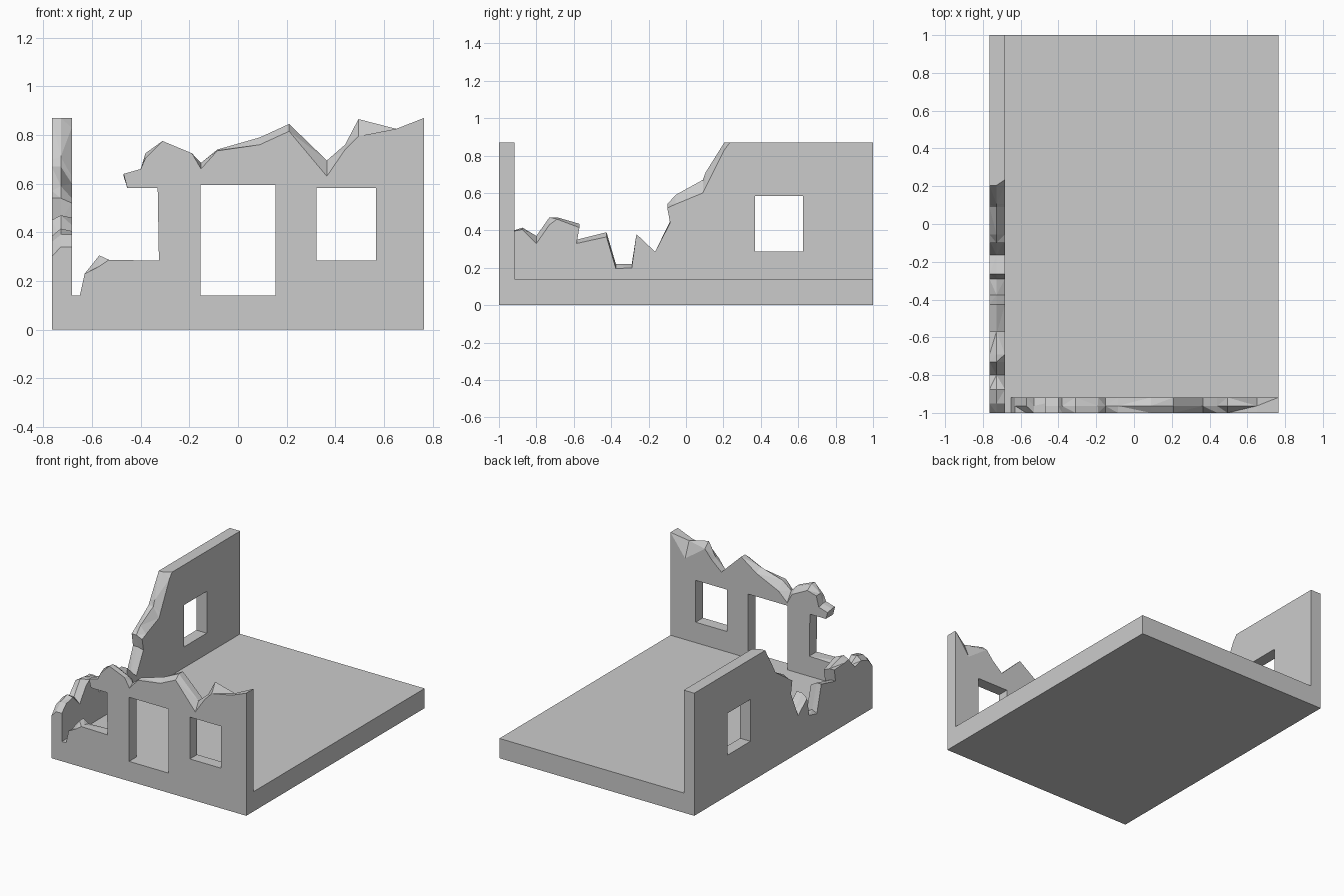
import bpy, bmesh
from mathutils import Vector

if "Cube" in bpy.data.objects:
    bpy.data.objects.remove(bpy.data.objects["Cube"])

FLOOR, W, T = 0.14, 0.765, 0.082   # slab height, half width, wall thickness


def box(name, lo, hi):
    bpy.ops.mesh.primitive_cube_add(size=1)
    ob = bpy.context.object
    ob.name = name
    for v in ob.data.vertices:
        v.co = [(a + b) / 2 + c * (b - a) for a, b, c in zip(lo, hi, v.co)]
    return ob


def broken_wall(name, rows, place):
    """Rows are (along, ridge height, outer chip, inner chip); place maps to 3D."""
    bm = bmesh.new()
    outer = [bm.verts.new(place(u, 0, z - a)) for u, z, a, b in rows]
    ridge = [bm.verts.new(place(u, T * 0.45, z)) for u, z, a, b in rows]
    inner = [bm.verts.new(place(u, T, z - b)) for u, z, a, b in rows]
    bm.faces.new(outer)
    bm.faces.new(inner[::-1])
    n = len(rows)
    for p, q in ((outer, ridge), (ridge, inner)):
        for i in range(n):
            j = (i + 1) % n
            bm.faces.new((p[i], q[i], q[j], p[j]))
    bmesh.ops.triangulate(bm, faces=[f for f in bm.faces if len(f.verts) == 4])
    bmesh.ops.recalc_face_normals(bm, faces=bm.faces)
    me = bpy.data.meshes.new(name)
    bm.to_mesh(me)
    bm.free()
    ob = bpy.data.objects.new(name, me)
    bpy.context.collection.objects.link(ob)
    return ob


def cut(wall, lo, hi):
    cutter = box("opening_cutter", lo, hi)
    mod = wall.modifiers.new("opening", 'BOOLEAN')
    mod.operation = 'DIFFERENCE'
    mod.solver = 'EXACT'
    mod.object = cutter
    bpy.context.view_layer.objects.active = wall
    bpy.ops.object.modifier_apply(modifier=mod.name)
    bpy.data.objects.remove(cutter)


# floor slab
box("floor_slab", (-W, -1, 0), (W, 1, FLOOR))

# front wall, with the half-collapsed left window as part of its outline
front = [(-.65, .14, 0, 0), (-.63, .23, 0, 0), (-.57, .305, .045, 0),
         (-.53, .287, 0, .01), (-.325, .283, 0, 0), (-.33, .582, 0, 0),
         (-.455, .582, 0, 0), (-.47, .64, 0, .01), (-.40, .66, 0, .01),
         (-.38, .725, .02, 0), (-.31, .775, 0, .03), (-.19, .725, 0, .04),
         (-.152, .685, .025, .07), (-.085, .74, .005, .06), (.09, .79, .03, .03),
         (.21, .845, .03, 0), (.365, .695, .065, 0), (.44, .76, .02, 0),
         (.495, .865, .07, .04), (.65, .825, 0, .11), (W, .87, 0, 0),
         (W, .14, 0, 0)]
front_wall = broken_wall("front_wall", front, lambda u, d, z: Vector((u, -1 + d, z)))
cut(front_wall, (-.155, -1.1, .1), (.155, -.8, .595))     # doorway
cut(front_wall, (.322, -1.1, .285), (.567, -.8, .582))    # window

# left wall
left = [(-1, .14, 0, 0), (-1, .34, .04, 0), (-.95, .39, .03, 0),
        (-.875, .415, .03, .01), (-.80, .37, 0, .04), (-.73, .47, .02, .04),
        (-.69, .47, .03, .01), (-.57, .435, 0, .02), (-.585, .35, 0, .02),
        (-.425, .39, 0, .025), (-.375, .22, .02, .025), (-.29, .22, 0, .02),
        (-.265, .38, .03, 0), (-.165, .285, .02, 0), (-.085, .45, 0, .01),
        (-.10, .54, 0, .02), (-.055, .59, .02, .05), (.09, .67, 0, .07),
        (.105, .71, .01, .08), (.205, .87, 0, .04), (.235, .87, 0, 0),
        (1, .87, 0, 0), (1, .14, 0, 0)]
left_wall = broken_wall("left_wall", left, lambda u, d, z: Vector((-W + d, u, z)))
cut(left_wall, (-.9, .37, .288), (-.6, .625, .585))       # window
